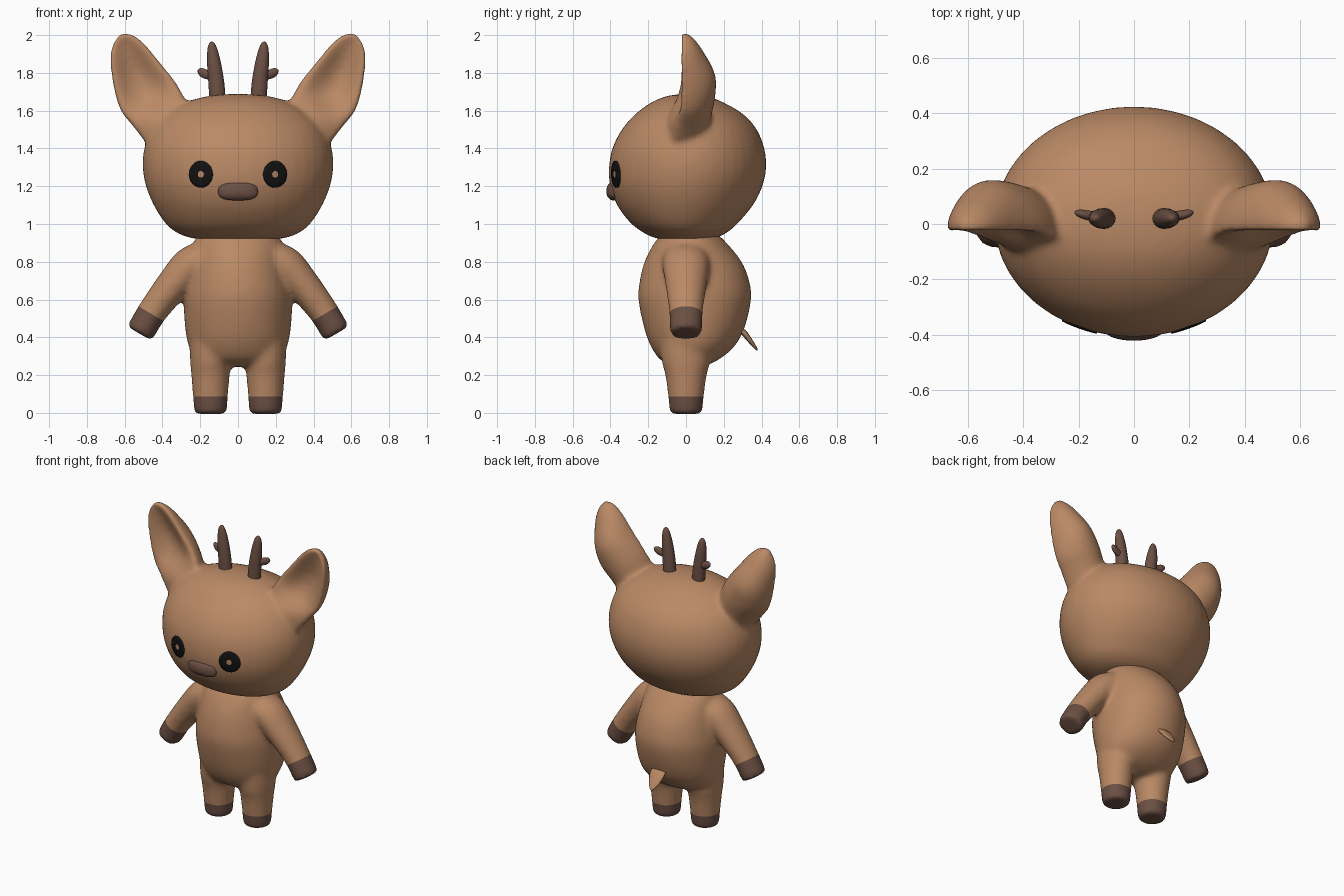
import bpy, bmesh, math
from mathutils import Vector
from mathutils.bvhtree import BVHTree

if "Cube" in bpy.data.objects:
    bpy.data.objects.remove(bpy.data.objects["Cube"])


def material(name, rgb):
    m = bpy.data.materials.new(name)
    m.diffuse_color = (*rgb, 1)
    m.use_nodes = True
    m.node_tree.nodes["Principled BSDF"].inputs["Base Color"].default_value = m.diffuse_color
    return m


TAN = material("tan fur", (0.49, 0.25, 0.13))
BROWN = material("dark brown", (0.150, 0.080, 0.058))
BLACK = material("black", (0.006, 0.006, 0.006))
X, Y, Z = Vector((1, 0, 0)), Vector((0, 1, 0)), Vector((0, 0, 1))


def smooth_rows(rows, steps=5):
    """Catmull-Rom interpolation of a small table of sections."""
    out = []
    for i in range(len(rows) - 1):
        p = [rows[max(0, min(len(rows) - 1, i + k))] for k in (-1, 0, 1, 2)]
        for s in range(steps):
            t = s / steps
            out.append([0.5 * (2 * b + (c - a) * t + (2 * a - 5 * b + 4 * c - d) * t * t
                               + (3 * b - a - 3 * c + d) * t ** 3) for a, b, c, d in zip(*p)])
    return out + [list(rows[-1])]


def ring(c, u, v, ru, rv, n=40):
    return [Vector(c) + u * ru * math.cos(2 * math.pi * k / n)
            + v * rv * math.sin(2 * math.pi * k / n) for k in range(n)]


def loft(bm, rings):
    vs = [[bm.verts.new(p) for p in r] for r in rings]
    n = len(vs[0])
    for a, b in zip(vs, vs[1:]):
        for k in range(n):
            bm.faces.new((a[k], a[(k + 1) % n], b[(k + 1) % n], b[k]))
    bm.faces.new(vs[0][::-1])
    bm.faces.new(vs[-1])


def finish(bm, name, mats):
    bmesh.ops.recalc_face_normals(bm, faces=bm.faces)
    for f in bm.faces:
        f.smooth = True
    me = bpy.data.meshes.new(name)
    bm.to_mesh(me)
    bm.free()
    for m in mats:
        me.materials.append(m)
    ob = bpy.data.objects.new(name, me)
    bpy.context.collection.objects.link(ob)
    return ob


def fuse(bm, name, voxel, iterations):
    """Melt overlapping solids into one soft skin; returns a new bmesh."""
    ob = finish(bm, name, [])
    r = ob.modifiers.new("remesh", 'REMESH')
    r.mode, r.voxel_size = 'VOXEL', voxel
    s = ob.modifiers.new("smooth", 'SMOOTH')
    s.factor, s.iterations = 0.5, iterations
    me = bpy.data.meshes.new_from_object(ob.evaluated_get(bpy.context.evaluated_depsgraph_get()))
    out = bmesh.new()
    out.from_mesh(me)
    bpy.data.objects.remove(ob)
    bpy.data.meshes.remove(me)
    return out


def cut(bm, co, no, test):
    """Slice a clean colour border through the faces that pass the test."""
    faces = [f for f in bm.faces if test(f.calc_center_median())]
    geom = faces + list({e for f in faces for e in f.edges}) + list({v for f in faces for v in f.verts})
    bmesh.ops.bisect_plane(bm, geom=geom, plane_co=co, plane_no=no, dist=1e-5)


def body_rings(rows):
    return [ring((0, (yf + yb) / 2, z), X, Y, hx, (yb - yf) / 2) for z, hx, yf, yb in smooth_rows(rows)]


# Head: rows of height, half width, front, back
bm = bmesh.new()
loft(bm, body_rings([
    (.915, .12, -.08, .08), (.926, .25, -.165, .16), (.96, .335, -.235, .225), (1.01, .39, -.298, .28),
    (1.1, .447, -.365, .355), (1.2, .488, -.402, .405), (1.3, .505, -.408, .425), (1.4, .497, -.39, .415),
    (1.5, .458, -.34, .375), (1.58, .39, -.27, .305), (1.64, .29, -.19, .205), (1.675, .17, -.11, .12),
    (1.688, .05, -.03, .04)]))

# Ears: rows of centre x, centre z, half width, rim y, back y, dish depth
for sx in (-1, 1):
    axis = Vector((sx * .894, 0, -.447))
    rings = []
    for cx, cz, hw, yf, yb, d in smooth_rows([
            (.33, 1.42, .11, -.06, .10, -.06), (.36, 1.48, .135, -.06, .115, -.06),
            (.41, 1.575, .155, -.045, .135, -.04), (.475, 1.675, .165, -.025, .155, .035),
            (.535, 1.79, .14, -.02, .155, .05), (.59, 1.92, .098, -.02, .085, .02),
            (.612, 1.98, .055, -.018, .04, .0), (.618, 2.008, .015, -.012, .01, -.015)]):
        pts = []
        for k in range(40):
            a = 2 * math.pi * k / 40
            s = math.sin(a)
            y = yf + (yb - yf) * s if s > 0 else yf + .02 * s + (d + .02) * s ** 4
            pts.append(Vector((sx * cx, y, cz)) + axis * hw * math.cos(a))
        rings.append(pts)
    loft(bm, rings)
bm = fuse(bm, "head_blank", .012, 22)

# Dark inner ears: convex outline in x and z, cut into the front of each ear
patch = [(.595, 1.91), (.617, 1.79), (.57, 1.68), (.47, 1.577), (.39, 1.61), (.385, 1.66), (.46, 1.825), (.56, 1.905)]
edges = list(zip(patch, patch[1:] + patch[:1]))
for sx in (-1, 1):
    for (x0, z0), (x1, z1) in edges:
        cut(bm, (sx * x0, 0, z0), (sx * (z1 - z0), 0, x0 - x1),
            lambda c: c.x * sx > .33 and c.z > 1.53 and c.y < .08)
bm.normal_update()
for f in bm.faces:
    c = f.calc_center_median()
    inside = all((z1 - z0) * (abs(c.x) - x0) - (x1 - x0) * (c.z - z0) < 0 for (x0, z0), (x1, z1) in edges)
    f.material_index = int(inside and f.normal.y < 0 and c.y < .08)
tree = BVHTree.FromBMesh(bm)
finish(bm, "head_with_ears", [TAN, BROWN])

# Body: torso, arms and legs melted together
bm = bmesh.new()
loft(bm, body_rings([
    (.245, .13, -.06, .09), (.28, .215, -.135, .17), (.35, .26, -.185, .255), (.45, .28, -.222, .31),
    (.6, .288, -.252, .345), (.7, .275, -.245, .335), (.8, .255, -.22, .295), (.9, .235, -.168, .215),
    (.98, .19, -.1, .13)]))
for sx in (-1, 1):
    arm = []
    for x, z, r, ry, dx, dz in smooth_rows([
            (.14, .84, .09, .12, .8, -.6), (.24, .785, .105, .125, .7, -.71), (.34, .68, .092, .11, .61, -.79),
            (.45, .54, .079, .09, .55, -.835), (.515, .432, .077, .085, .51, -.86), (.522, .42, .068, .076, .51, -.86)]):
        arm.append(ring((sx * x, 0, z), Vector((-sx * dz, 0, dx)), Y, r, ry))
    loft(bm, arm)
    loft(bm, [ring((sx * .146, 0, z), X, Y, r, ry) for z, r, ry in smooth_rows([
        (-.006, .076, .076), (.01, .087, .087), (.09, .093, .095), (.2, .102, .11), (.28, .108, .13), (.42, .11, .14)])])
bm = fuse(bm, "body_blank", .012, 22)

# Hooves: coloured beyond a plane on each arm and leg
cut(bm, (0, 0, .087), Z, lambda c: c.z < .15)
cuff = {sx: (Vector((sx * .465, 0, .528)), Vector((sx * .51, 0, -.86))) for sx in (-1, 1)}
for sx, (co, no) in cuff.items():
    cut(bm, co, no, lambda c: c.x * sx > .34)
for f in bm.faces:
    c = f.calc_center_median()
    co, no = cuff[1 if c.x > 0 else -1]
    f.material_index = int(c.z < .087 or (abs(c.x) > .34 and (c - co).dot(no) > 0))
finish(bm, "body_with_limbs", [TAN, BROWN])


def spike(bm, rows, u, v):
    """Tapered limb from rows of x, y, z, radius u, radius v."""
    loft(bm, [ring((x, y, z), u, v, ru, rv, 20) for x, y, z, ru, rv in smooth_rows(rows)])


# Antlers with one side branch each
for sx, side in ((-1, "left"), (1, "right")):
    bm = bmesh.new()
    spike(bm, [(sx * .106, .02, 1.62, .043, .038), (sx * .115, .02, 1.75, .042, .037), (sx * .128, .02, 1.86, .036, .032),
               (sx * .136, .02, 1.93, .025, .022), (sx * .138, .02, 1.958, .013, .012), (sx * .138, .02, 1.966, .002, .002)], X, Y)
    spike(bm, [(sx * .12, .025, 1.775, .022, .016), (sx * .16, .03, 1.79, .025, .018), (sx * .19, .036, 1.80, .025, .016),
               (sx * .208, .04, 1.806, .015, .01), (sx * .215, .042, 1.808, .002, .002)], Z, Y)
    finish(bm, side + "_antler", [BROWN])

# Nose: rounded pill on the face
bm = bmesh.new()
bmesh.ops.create_uvsphere(bm, u_segments=40, v_segments=24, radius=1)
for v in bm.verts:
    x, y, z = v.co
    p = (abs(x) ** 2.8 + abs(z) ** 2.8 + 1e-9) ** (1 / 2.8)
    k = math.hypot(x, z) / p if p > 1e-3 else 1
    v.co = (x * k * .105, -.385 + y * .037, 1.174 + z * k * .049)
finish(bm, "nose", [BROWN])

# Eyes: thin black rings laid onto the face
for sx, side in ((-1, "left"), (1, "right")):
    bm = bmesh.new()
    rows = []
    for t in (.25, .5, .75, 1):
        row = []
        for p in ring((sx * .197, -1, 1.263), X, Z, .064 * t, .071 * t, 32):
            hit = tree.ray_cast(p, Y)[0]
            row.append(bm.verts.new((p.x, (hit.y if hit else -.37) - .005, p.z)))
        rows.append(row)
    for a, b in zip(rows, rows[1:]):
        for k in range(32):
            j = (k + 1) % 32
            bm.faces.new((a[k], a[j], b[j], b[k]))
    # push a rim back into the head so the plate has an edge
    rim = [bm.verts.new(v.co + Y * .008) for v in rows[-1]]
    for k in range(32):
        j = (k + 1) % 32
        bm.faces.new((rows[-1][k], rows[-1][j], rim[j], rim[k]))
    finish(bm, side + "_eye", [BLACK])

# Tail: small flat leaf pointing down and back
bm = bmesh.new()
spike(bm, [(0, .275, .455, .048, .014), (0, .31, .42, .053, .016), (0, .345, .375, .04, .012),
           (0, .37, .342, .018, .007), (0, .378, .33, .002, .002)], X, Vector((0, .8, .6)))
finish(bm, "tail", [TAN])
